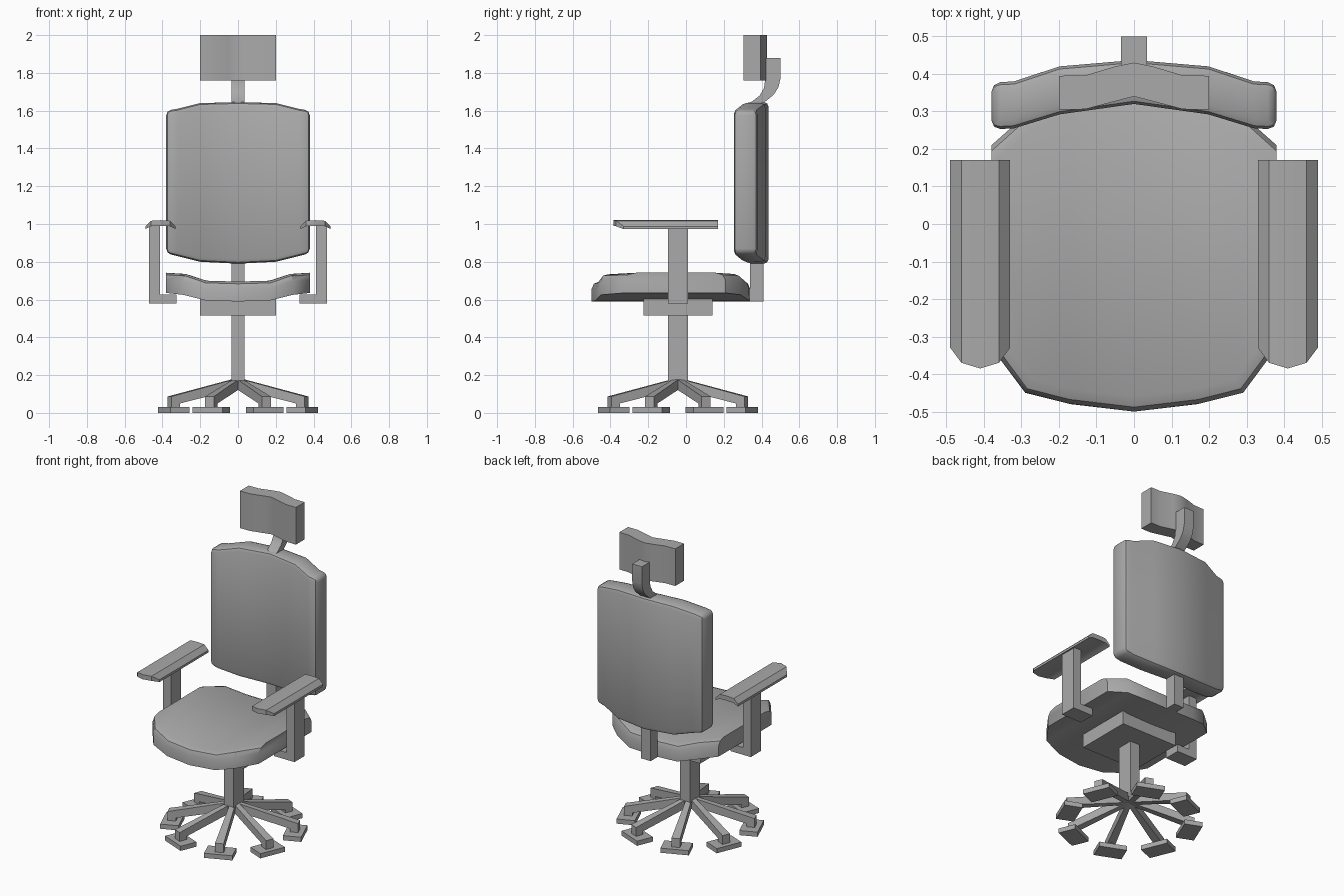
import bpy, bmesh, math
from mathutils import Matrix, Vector

cube = bpy.data.objects.get("Cube")
if cube:
    bpy.data.objects.remove(cube)

grey = bpy.data.materials.new("plain_grey")
grey.use_nodes = True
COLOUR = (0.4, 0.4, 0.4, 1)
grey.diffuse_color = COLOUR
grey.node_tree.nodes["Principled BSDF"].inputs["Base Color"].default_value = COLOUR


def finish(name, bm, smooth=None):
    """Turn a bmesh into a named, coloured object."""
    bmesh.ops.recalc_face_normals(bm, faces=bm.faces)
    mesh = bpy.data.meshes.new(name)
    bm.to_mesh(mesh)
    bm.free()
    obj = bpy.data.objects.new(name, mesh)
    bpy.context.collection.objects.link(obj)
    mesh.materials.append(grey)
    if smooth:
        bpy.ops.object.select_all(action="DESELECT")
        obj.select_set(True)
        bpy.context.view_layer.objects.active = obj
        bpy.ops.object.shade_smooth_by_angle(angle=math.radians(smooth))
    return obj


def box(name, x, y, z):
    """Box from (low, high) ranges."""
    bm = bmesh.new()
    bmesh.ops.create_cube(bm, size=1)
    for v in bm.verts:
        v.co = Vector([(r[0] + r[1]) / 2 + c * (r[1] - r[0])
                       for r, c in zip((x, y, z), v.co)])
    return finish(name, bm)


def loft(name, half, cx=0, bevel=0, pick=None, smooth=30):
    """Curved slab from stations (x, front, back, bottom, top), mirrored about cx."""
    stations = [(-s[0], *s[1:]) for s in reversed(half[1:])] + half
    bm = bmesh.new()
    rings = [[bm.verts.new((cx + x, y, z)) for y, z in
              ((yf, zb), (yb, zb), (yb, zt), (yf, zt))]
             for x, yf, yb, zb, zt in stations]
    for a, b in zip(rings, rings[1:]):
        for i in range(4):
            j = (i + 1) % 4
            bm.faces.new((a[i], a[j], b[j], b[i]))
    bm.faces.new(rings[0])
    bm.faces.new(rings[-1])
    bmesh.ops.recalc_face_normals(bm, faces=bm.faces)
    if bevel:
        edges = [e for e in bm.edges if e.calc_face_angle(0) > 0.9
                 and (pick is None or pick(e))]
        bmesh.ops.bevel(bm, geom=edges, offset=bevel, segments=2, profile=0.5,
                        affect="EDGES", clamp_overlap=True)
    return finish(name, bm, smooth)


def prism(name, profile, width, matrix=None, smooth=None):
    """Profile in the YZ plane, given a width along X; width may vary with y."""
    bm = bmesh.new()
    sides = [[bm.verts.new((s * width(y) / 2, y, z)) for y, z in profile] for s in (-1, 1)]
    n = len(profile)
    bm.faces.new(sides[0])
    bm.faces.new(sides[1])
    for i in range(n):
        j = (i + 1) % n
        bm.faces.new((sides[0][i], sides[0][j], sides[1][j], sides[1][i]))
    if matrix:
        bm.transform(matrix)
    return finish(name, bm, smooth)


# Seat: dished slab with rounded front and back top edges
def seat_rim(e):
    a, b = e.verts
    return all(f.normal.z > -0.5 for f in e.link_faces) \
        and any(f.normal.z > 0.5 for f in e.link_faces) \
        and abs(a.co.x - b.co.x) > 0.01


loft("seat", [(0, -0.50, 0.34, 0.59, 0.695), (0.17, -0.48, 0.335, 0.595, 0.70),
              (0.29, -0.45, 0.29, 0.625, 0.74), (0.38, -0.33, 0.21, 0.635, 0.742)],
     bevel=0.04, pick=seat_rim, smooth=40)

# Backrest and headrest: curved in plan
loft("backrest", [(0, 0.32, 0.437, 0.79, 1.645), (0.2, 0.292, 0.42, 0.80, 1.64),
                  (0.32, 0.255, 0.38, 0.83, 1.61), (0.38, 0.252, 0.377, 0.845, 1.60)],
     bevel=0.024, smooth=40)
loft("headrest", [(0, 0.34, 0.43, 1.76, 2.0), (0.05, 0.327, 0.42, 1.76, 2.0),
                  (0.13, 0.306, 0.396, 1.76, 2.0), (0.2, 0.305, 0.395, 1.76, 2.0)])

# Supports behind the back
box("back_post", (-0.035, 0.035), (0.34, 0.41), (0.59, 1.0))
prism("headrest_bracket",
      [(0.345, 1.62), (0.345, 1.645), (0.39, 1.68), (0.413, 1.72), (0.42, 1.77), (0.42, 1.88),
       (0.50, 1.88), (0.50, 1.77), (0.49, 1.725), (0.465, 1.685), (0.41, 1.64), (0.41, 1.62)],
      lambda y: 0.07, smooth=30)

# Arms
ARM_Y = (-0.095, 0.01)
for side, label in ((1, "left"), (-1, "right")):
    loft(label + "_armrest", [(0, -0.385, 0.17, 0.99, 1.02), (0.05, -0.37, 0.17, 0.988, 1.017),
                              (0.08, -0.33, 0.17, 0.973, 0.988)], cx=side * 0.41)
    box(label + "_arm_post", sorted((side * 0.413, side * 0.47)), ARM_Y, (0.58, 1.0))
    box(label + "_arm_bracket", sorted((side * 0.325, side * 0.413)), ARM_Y, (0.58, 0.627))

# Under-seat plate and column
box("seat_plate", (-0.2, 0.2), (-0.225, 0.14), (0.515, 0.61))
box("column", (-0.035, 0.035), ARM_Y, (0.15, 0.53))

# Star base: eight tapering legs, each on a flat foot
for i in range(8):
    turn = Matrix.Translation((0, -0.043, 0)) @ Matrix.Rotation(math.radians(22.5 + 45 * i), 4, "Z")
    prism("base_leg_%d" % (i + 1),
          [(0, 0.185), (0.392, 0.087), (0.392, 0.03), (0.342, 0.03), (0.342, 0.05), (0, 0.13)],
          lambda y: 0.03 + 0.055 * y, turn)
    prism("base_foot_%d" % (i + 1),
          [(0.313, 0), (0.423, 0), (0.423, 0.03), (0.313, 0.03)], lambda y: 0.17, turn)
